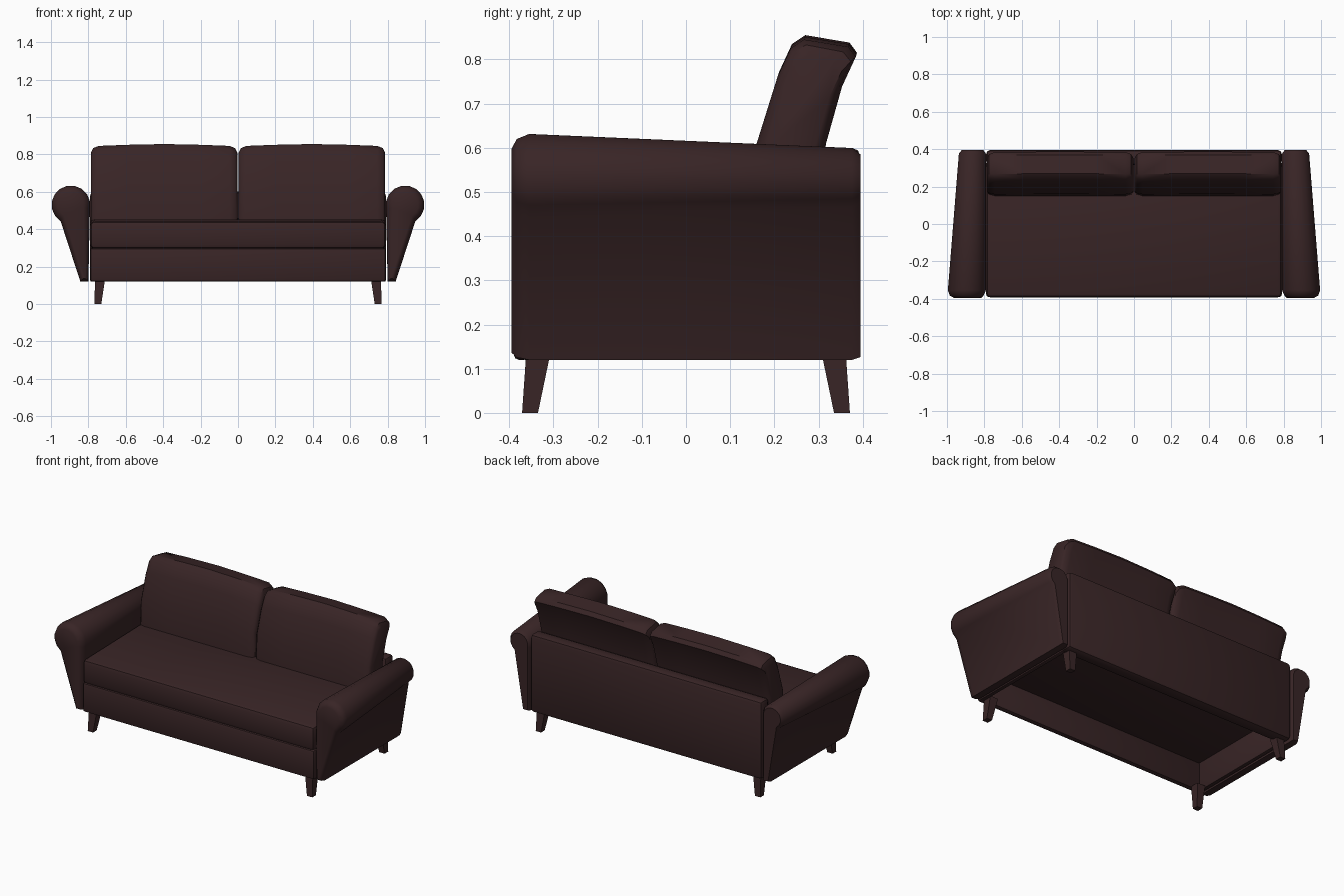
import bpy, bmesh, math

if "Cube" in bpy.data.objects:
    bpy.data.objects.remove(bpy.data.objects["Cube"])

mat = bpy.data.materials.new("dark brown leather")
mat.diffuse_color = (0.040, 0.018, 0.019, 1)
mat.use_nodes = True
mat.node_tree.nodes["Principled BSDF"].inputs["Base Color"].default_value = mat.diffuse_color


def finish(name, bm, mirror=False, angle=40):
    bmesh.ops.recalc_face_normals(bm, faces=bm.faces)
    me = bpy.data.meshes.new(name)
    bm.to_mesh(me)
    bm.free()
    me.materials.append(mat)
    ob = bpy.data.objects.new(name, me)
    bpy.context.collection.objects.link(ob)
    bpy.ops.object.select_all(action='DESELECT')
    ob.select_set(True)
    bpy.context.view_layer.objects.active = ob
    bpy.ops.object.shade_smooth_by_angle(angle=math.radians(angle))
    if mirror:
        ob.modifiers.new("mirror", 'MIRROR').use_mirror_merge = False
    return ob


def loft(name, rings, mirror=False, angle=40):
    bm = bmesh.new()
    loops = [[bm.verts.new(p) for p in r] for r in rings]
    n = len(loops[0])
    for a, b in zip(loops, loops[1:]):
        for i in range(n):
            j = (i + 1) % n
            bm.faces.new((a[i], a[j], b[j], b[i]))
    bm.faces.new(loops[0])
    bm.faces.new(loops[-1])
    return finish(name, bm, mirror, angle)


def box(name, lo, hi, bevel, mirror=False, slope=0.0):
    # slope raises the rear top edge
    bm = bmesh.new()
    bmesh.ops.create_cube(bm, size=1)
    for v in bm.verts:
        top_back = v.co.z > 0 and v.co.y > 0
        v.co = [lo[k] if v.co[k] < 0 else hi[k] for k in range(3)]
        if top_back:
            v.co.z += slope
    bmesh.ops.bevel(bm, geom=bm.edges[:], offset=bevel, segments=2,
                    profile=0.5, affect='EDGES')
    return finish(name, bm, mirror)


# open-bottomed base and back frame
box("front_rail", (-0.79, -0.39, 0.12), (0.79, -0.355, 0.298), 0.012)
box("side_rail", (0.765, -0.37, 0.12), (0.79, 0.33, 0.298), 0.005, True)
box("back_frame", (-0.79, 0.315, 0.12), (0.79, 0.395, 0.60), 0.02)

# seat cushion
box("seat", (-0.79, -0.392, 0.295), (0.79, 0.33, 0.442), 0.022, slope=0.014)


# back cushions: side profile lofted along x, softened at the ends
side = [(0.15, 0.44), (0.16, 0.61), (0.21, 0.77), (0.24, 0.835), (0.27, 0.855),
        (0.37, 0.838), (0.387, 0.815), (0.355, 0.745), (0.317, 0.61), (0.29, 0.44)]
stations = [(0.004, 0.045, 0.022), (0.015, 0.022, 0.008), (0.045, 0.010, 0.0),
            (0.20, 0.004, 0.0), (0.395, 0.0, 0.0), (0.59, 0.004, 0.0),
            (0.745, 0.010, 0.0), (0.775, 0.022, 0.008), (0.786, 0.045, 0.022)]
rings = []
for x, drop, pinch in stations:
    ring = []
    for y, z in side:
        t = (z - 0.44) / 0.415
        mid = 0.22 + 0.10 * t
        y2 = y + (pinch if y < mid else -pinch)
        ring.append((x, y2 - 0.3 * drop * t, z - drop * t))
    rings.append(ring)
loft("back_cushion", rings, True)


# flared arms with a rolled top, tapering to the back
def arm_ring(y, inset):
    t = (y + 0.395) / 0.79
    r = 0.105 - 0.032 * t
    cx, cz = 0.895 - 0.032 * t, 0.530 - 0.003 * t
    b = inset * 0.45
    pts = [(0.843 - b, 0.12 + b), (0.800 + b, 0.12 + b)]
    for i in range(12):
        a = math.radians(192 - 250 * i / 11)
        pts.append((cx + (r - inset) * math.cos(a), cz + (r - inset) * math.sin(a)))
    return [(px, y, pz) for px, pz in pts]


loft("arm", [arm_ring(y, k) for y, k in
             ((-0.395, 0.036), (-0.383, 0.013), (-0.355, 0.0),
              (0.376, 0.0), (0.395, 0.014))], True, 45)


# splayed tapered legs
def square(cx, cy, h, z):
    return [(cx + sx * h, cy + sy * h, z)
            for sx, sy in ((-1, -1), (1, -1), (1, 1), (-1, 1))]


for name, s in (("front_leg", -1), ("back_leg", 1)):
    loft(name, [square(0.749, s * 0.353, 0.018, 0.0),
                square(0.738, s * 0.335, 0.027, 0.13)], True, 30)
